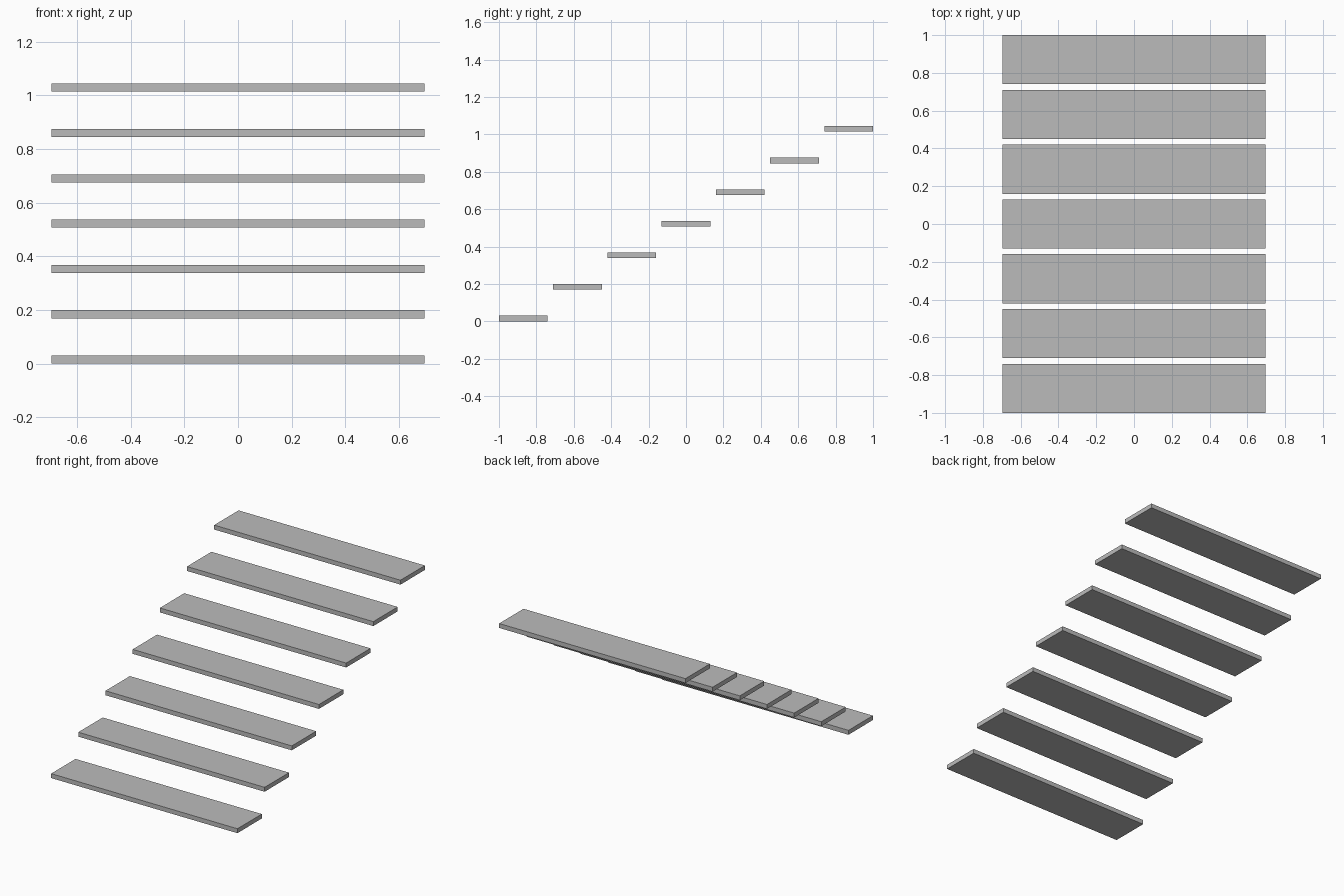
import bpy

cube = bpy.data.objects.get("Cube")
if cube:
    bpy.data.objects.remove(cube, do_unlink=True)

# Plain grey finish shared by every tread
GREY = (0.5, 0.5, 0.5, 1.0)
grey = bpy.data.materials.new("plain_grey")
grey.use_nodes = True
grey.diffuse_color = GREY
grey.node_tree.nodes["Principled BSDF"].inputs["Base Color"].default_value = GREY

STEPS = 7
WIDTH, DEPTH, THICKNESS = 1.392, 0.26, 0.03
RUN = (2 - DEPTH) / (STEPS - 1)
RISE = 0.169


def add_tread(index):
    """One floating flat board, climbing from front to back."""
    y = -1 + DEPTH / 2 + index * RUN
    z = THICKNESS / 2 + index * RISE
    bpy.ops.mesh.primitive_cube_add(size=1, location=(0, y, z))
    tread = bpy.context.object
    tread.name = f"stair_tread_{index + 1}"
    tread.scale = (WIDTH, DEPTH, THICKNESS)
    bpy.ops.object.transform_apply(location=False, rotation=False, scale=True)
    tread.data.materials.append(grey)


# Open flight of treads
for i in range(STEPS):
    add_tread(i)
